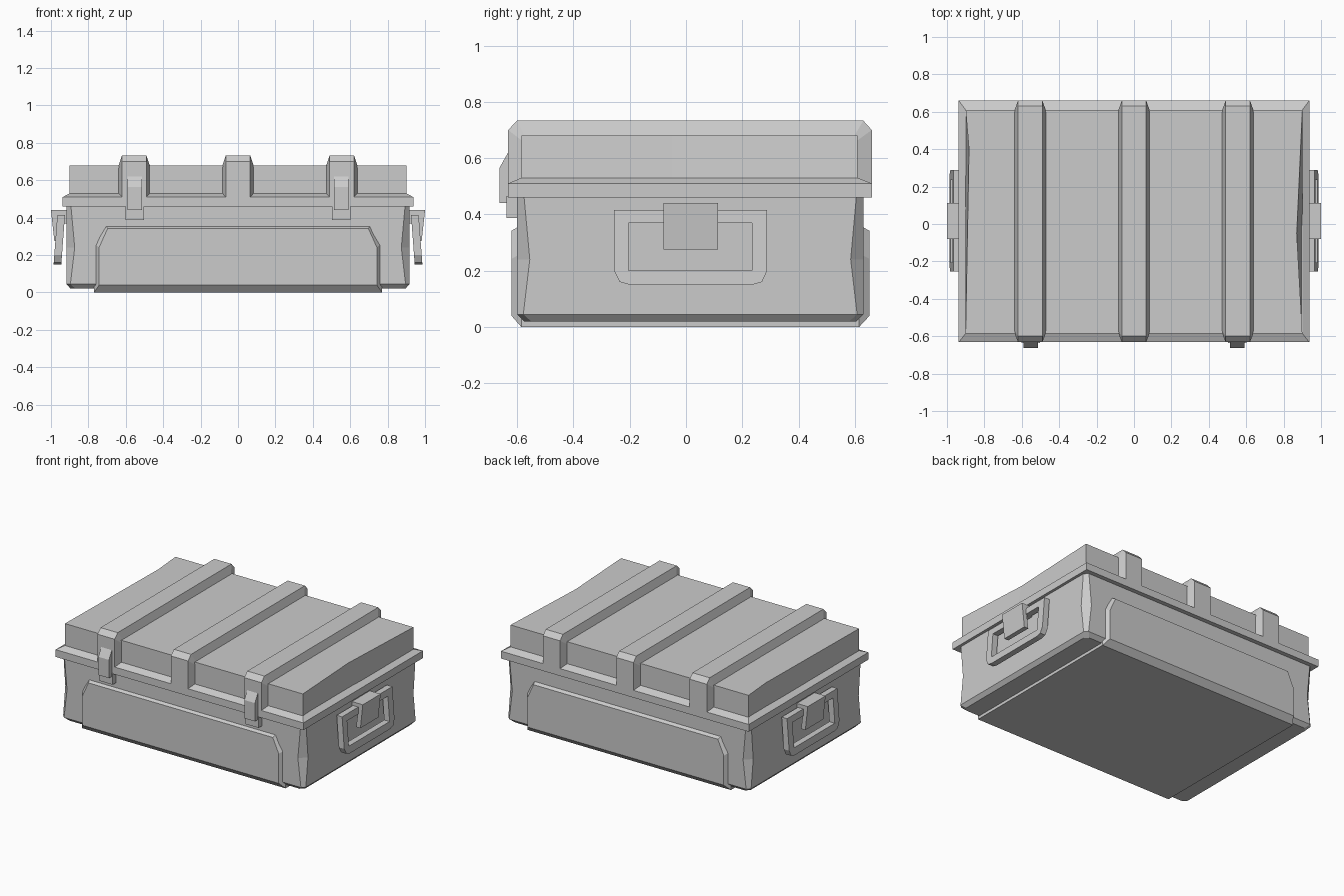
import bpy, bmesh

if "Cube" in bpy.data.objects:
    bpy.data.objects.remove(bpy.data.objects["Cube"])


def loft(name, rings, mirror=False, close=False):
    """Skin a list of equal-length point rings; cap the ends unless closed into a loop."""
    bm = bmesh.new()
    vs = [[bm.verts.new(p) for p in r] for r in rings]
    n, m = len(rings[0]), len(rings)
    for i in range(m if close else m - 1):
        a, b = vs[i], vs[(i + 1) % m]
        for j in range(n):
            k = (j + 1) % n
            bm.faces.new((a[j], a[k], b[k], b[j]))
    if not close:
        bm.faces.new(vs[0])
        bm.faces.new(vs[-1])
    bmesh.ops.recalc_face_normals(bm, faces=bm.faces)
    me = bpy.data.meshes.new(name)
    bm.to_mesh(me)
    bm.free()
    ob = bpy.data.objects.new(name, me)
    bpy.context.collection.objects.link(ob)
    if mirror:
        ob.modifiers.new("Mirror", "MIRROR").use_mirror_merge = False
    return ob


def rect(x, y0, y1, z):
    return [(-x, y0, z), (x, y0, z), (x, y1, z), (-x, y1, z)]


def octagon(x, y0, y1, z, c):
    return [(-x + c, y0, z), (x - c, y0, z), (x, y0 + c, z), (x, y1 - c, z),
            (x - c, y1, z), (-x + c, y1, z), (-x, y1 - c, z), (-x, y0 + c, z)]


def extrude_x(name, profile, x0, x1, mirror=False):
    return loft(name, [[(x, y, z) for y, z in profile] for x in (x0, x1)], mirror)


# Body with pinched, chamfered corners
loft("body", [octagon(0.895, -0.575, 0.605, 0.02, 0.025),
              octagon(0.918, -0.60, 0.63, 0.045, 0.022),
              octagon(0.918, -0.60, 0.63, 0.24, 0.045),
              octagon(0.918, -0.60, 0.63, 0.47, 0.024)])

# Raised panel running under the body from front to back
def panel(y, w, top, cut, bottom):
    return [(-w, y, bottom), (w, y, bottom), (w, y, top - 0.1),
            (w - cut, y, top), (-w + cut, y, top), (-w, y, top - 0.1)]

loft("raised_panels", [panel(-0.62, 0.742, 0.342, 0.045, 0.04),
                       panel(-0.585, 0.77, 0.362, 0.06, 0.0),
                       panel(0.615, 0.77, 0.362, 0.06, 0.0),
                       panel(0.652, 0.742, 0.342, 0.045, 0.04)])

# Lid rim
loft("lid_rim", [rect(0.937, -0.632, 0.66, 0.46),
                 rect(0.937, -0.632, 0.66, 0.51),
                 rect(0.90, -0.585, 0.61, 0.53)])

# Lid with slightly worn top side edges
def lid_ring(z, wear):
    return [(-0.90, -0.585, z), (0.90, -0.585, z), (0.90 - wear, -0.05, z),
            (0.90, 0.61, z), (-0.90 + wear * 0.6, 0.4, z)
            , (-0.90, 0.61, z)][:4] + [(-0.90, 0.61, z), (-0.90 + wear * 0.6, 0.4, z)]

loft("lid", [lid_ring(0.50, 0.0), lid_ring(0.68, 0.03)])

# Three ribs wrapping the lid
outer = [(-0.632, 0.47), (-0.632, 0.70), (-0.60, 0.733),
         (0.63, 0.733), (0.66, 0.70), (0.66, 0.47)]
inner = [(-0.58, 0.47), (-0.58, 0.66), (-0.57, 0.675),
         (0.595, 0.675), (0.605, 0.66), (0.605, 0.47)]
for i, cx in enumerate((-0.555, 0, 0.555)):
    loft(f"lid_rib_{i + 1}", [[(cx + dx, y, z) for y, z in prof] for dx, prof in
                              ((-0.085, inner), (-0.065, outer), (0.065, outer), (0.085, inner))])

# Front latches
extrude_x("latch_clasps", [(-0.62, 0.62), (-0.632, 0.62), (-0.663, 0.565),
                           (-0.663, 0.44), (-0.62, 0.44)], 0.512, 0.592, True)
extrude_x("latch_catches", [(-0.59, 0.465), (-0.637, 0.465), (-0.637, 0.388),
                            (-0.59, 0.388)], 0.502, 0.602, True)

# Carry handles: leaning rings, same on both ends
ring_out = [(-0.255, 0.415), (-0.255, 0.20), (-0.235, 0.16), (-0.20, 0.15),
            (0.235, 0.15), (0.27, 0.16), (0.288, 0.20), (0.288, 0.415)]
ring_in = [(-0.205, 0.37), (-0.205, 0.215), (-0.205, 0.20), (-0.19, 0.20),
           (0.22, 0.20), (0.235, 0.20), (0.235, 0.215), (0.235, 0.37)]

def lean(prof, x):
    return [(x + (0.415 - z) * 0.075, y, z) for y, z in prof]

loft("carry_handles", [lean(ring_out, 0.925), lean(ring_out, 0.966),
                       lean(ring_in, 0.966), lean(ring_in, 0.925)], True, True)

# Hooked brackets holding the handles
hook = [(0.91, 0.44), (1.0, 0.44), (0.982, 0.275), (0.95, 0.275), (0.962, 0.37), (0.91, 0.37)]
loft("handle_brackets", [[(x, y, z) for x, z in hook] for y in (-0.08, 0.113)], True)
